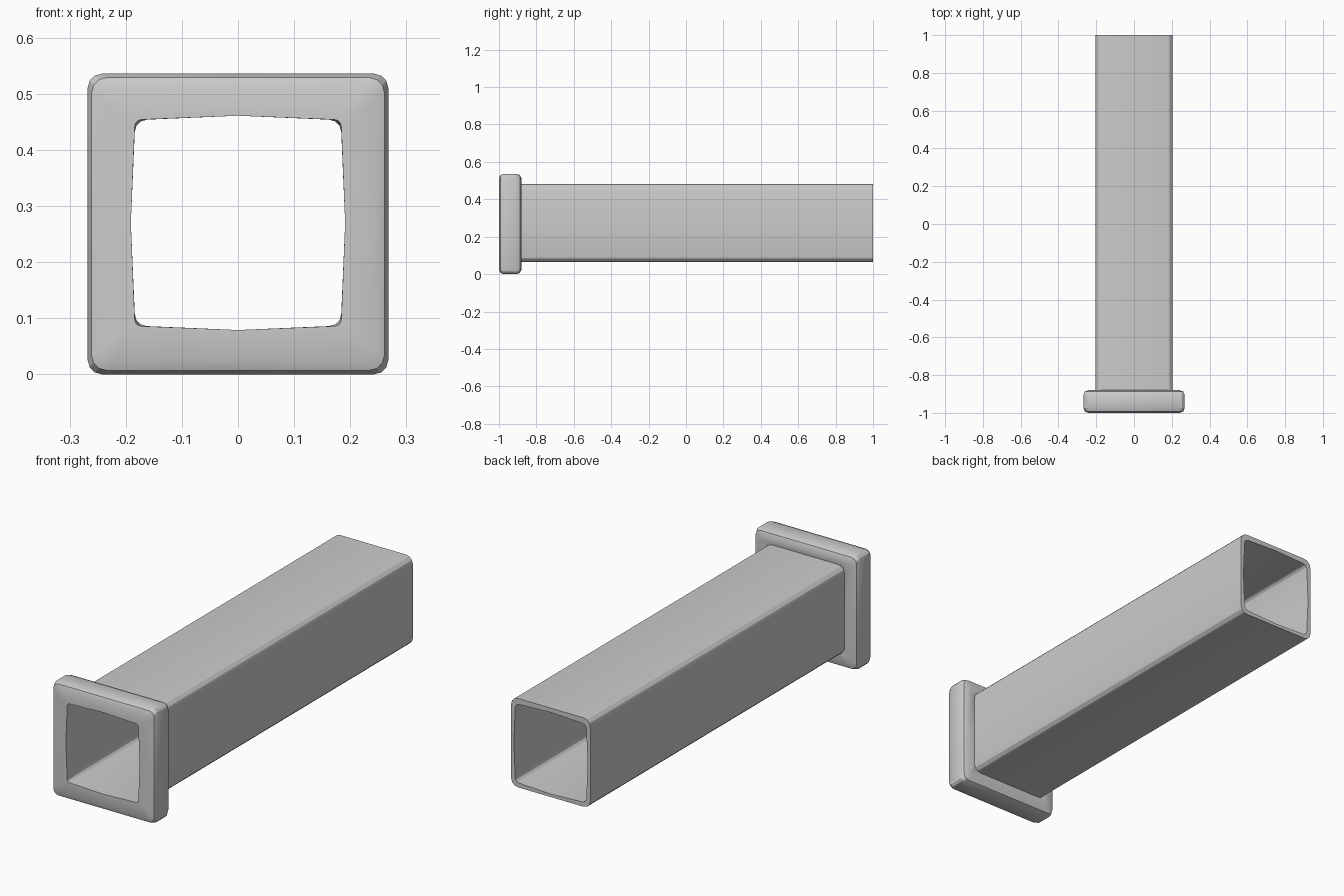
import bpy, math

if "Cube" in bpy.data.objects:
    bpy.data.objects.remove(bpy.data.objects["Cube"])

SEG = 3  # segments per rounded corner


def section(hx, hz, r, cz, y, bow=0.0):
    """Rounded rectangle in the xz plane; bow pushes the side middles outward."""
    pts = []
    for k, (sx, sz) in enumerate([(1, 1), (-1, 1), (-1, -1), (1, -1)]):
        for i in range(SEG + 1):
            a = math.pi / 2 * (k + i / SEG)
            pts.append((sx * (hx - r) + r * math.cos(a), y,
                        cz + sz * (hz - r) + r * math.sin(a)))
        b = math.pi / 2 * (k + 1)  # middle of the following side
        pts.append((math.cos(b) * (hx + bow), y, cz + math.sin(b) * (hz + bow)))
    return pts


def loft(name, rings):
    """Join the rings in order and back to the first, giving a closed frame."""
    n, m = len(rings[0]), len(rings)
    verts = [p for ring in rings for p in ring]
    faces = []
    for j in range(m):
        k = (j + 1) % m
        for i in range(n):
            i2 = (i + 1) % n
            faces.append((j * n + i, j * n + i2, k * n + i2, k * n + i))
    mesh = bpy.data.meshes.new(name)
    mesh.from_pydata(verts, [], faces)
    ob = bpy.data.objects.new(name, mesh)
    bpy.context.collection.objects.link(ob)
    bpy.ops.object.select_all(action='DESELECT')
    ob.select_set(True)
    bpy.context.view_layer.objects.active = ob
    bpy.ops.object.mode_set(mode='EDIT')
    bpy.ops.mesh.select_all(action='SELECT')
    bpy.ops.mesh.normals_make_consistent(inside=False)
    bpy.ops.object.mode_set(mode='OBJECT')
    bpy.ops.object.shade_smooth_by_angle(angle=math.radians(25))
    return ob


# Long thin-walled square tube with slightly bowed inner walls
loft("square_tube", [
    section(0.205, 0.208, 0.035, 0.273, -0.89),
    section(0.205, 0.208, 0.035, 0.273, 1.0),
    section(0.184, 0.184, 0.022, 0.270, 1.0, 0.007),
    section(0.184, 0.184, 0.022, 0.270, -0.89, 0.007),
])

# Flared end collar with softened outer edges
H, C, B = 0.268, 0.268, 0.025
rings = [section(0.184, 0.184, 0.012, 0.270, -1.0, 0.007)]
for i in range(3):
    a = math.pi / 4 * i
    h = H - B * (1 - math.sin(a))
    rings.append(section(h, h, 0.026, C, -1.0 + B * (1 - math.cos(a))))
for i in range(3):
    a = math.pi / 4 * i
    h = H - B * (1 - math.cos(a))
    rings.append(section(h, h, 0.026, C, -0.88 - B * (1 - math.sin(a))))
rings.append(section(0.203, 0.206, 0.034, 0.273, -0.88))
rings.append(section(0.184, 0.184, 0.022, 0.270, -0.89, 0.007))
loft("end_collar", rings)
